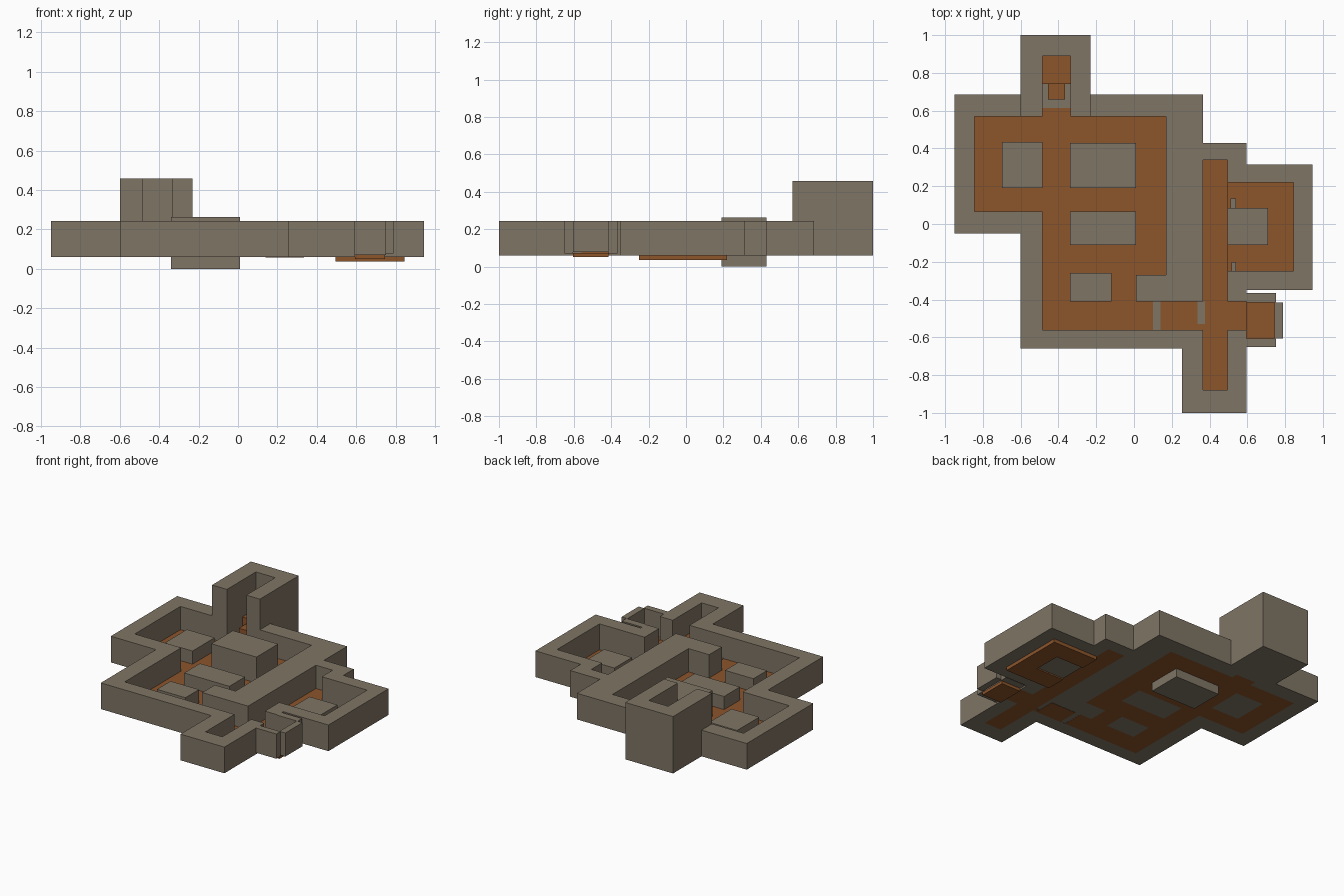
import bpy, bmesh, math

if "Cube" in bpy.data.objects:
    bpy.data.objects.remove(bpy.data.objects["Cube"])


def material(name, rgb):
    m = bpy.data.materials.new(name)
    m.diffuse_color = (*rgb, 1)
    m.use_nodes = True
    m.node_tree.nodes["Principled BSDF"].inputs["Base Color"].default_value = m.diffuse_color
    return m


STONE = material("warm grey stone", (0.216, 0.178, 0.133))
FLOOR = material("orange brown floor", (0.265, 0.09, 0.024))


def inside(x, y, rects):
    return any(a < x < b and c < y < d for a, b, c, d in rects)


def plan(name, solids, holes, z0, z1, mat):
    """Extrude the union of plan rectangles (x0, x1, y0, y1) minus the holes."""
    rects = solids + holes
    xs = sorted({v for r in rects for v in r[:2]})
    ys = sorted({v for r in rects for v in r[2:]})
    bm = bmesh.new()
    for i in range(len(xs) - 1):
        for j in range(len(ys) - 1):
            cx, cy = (xs[i] + xs[i + 1]) / 2, (ys[j] + ys[j + 1]) / 2
            if inside(cx, cy, solids) and not inside(cx, cy, holes):
                bm.faces.new([bm.verts.new((xs[a], ys[b], z0)) for a, b in
                              ((i, j), (i + 1, j), (i + 1, j + 1), (i, j + 1))])
    bmesh.ops.remove_doubles(bm, verts=bm.verts[:], dist=1e-5)
    ret = bmesh.ops.extrude_face_region(bm, geom=bm.faces[:], use_keep_orig=True)
    for v in ret["geom"]:
        if isinstance(v, bmesh.types.BMVert):
            v.co.z = z1
    bmesh.ops.recalc_face_normals(bm, faces=bm.faces[:])
    bmesh.ops.dissolve_limit(bm, angle_limit=math.radians(1),
                             verts=bm.verts[:], edges=bm.edges[:])
    me = bpy.data.meshes.new(name)
    bm.to_mesh(me)
    bm.free()
    me.materials.append(mat)
    ob = bpy.data.objects.new(name, me)
    bpy.context.collection.objects.link(ob)
    return ob


# Plan rectangles of the walkable areas
main_hall = [(-0.845, 0.17, 0.065, 0.57), (-0.485, 0.17, -0.56, 0.065)]
hall_corner = (0.01, 0.17, -0.41, -0.27)
link = (0.17, 0.365, -0.56, -0.41)
corridor = (0.365, 0.495, -0.88, 0.34)
side_door = (0.495, 0.595, -0.56, -0.41)
side_room = (0.495, 0.845, -0.25, 0.22)
tower_shaft = (-0.485, -0.335, 0.57, 0.89)

# Free-standing blocks
hall_blocks = [(-0.70, -0.485, 0.19, 0.435), (-0.34, 0.01, -0.11, 0.065),
               (-0.34, -0.12, -0.41, -0.26)]
big_block = (-0.34, 0.01, 0.19, 0.43)
room_block = (0.495, 0.71, -0.11, 0.085)

# Thick outer walls with the rooms cut out (corner of the hall stays solid)
outline = [(-0.95, 0.365, -0.05, 0.685), (-0.60, 0.365, -0.66, 0.0),
           (0.255, 0.595, -1.0, 0.43), (0.495, 0.945, -0.35, 0.315)]
hall_cut = [main_hall[0], (-0.485, 0.17, -0.27, 0.065),
            (-0.485, 0.01, -0.56, -0.27), (0.01, 0.17, -0.56, -0.41)]
plan("outer_walls", outline, hall_cut + [link, corridor, side_door, side_room]
     + [(-0.60, -0.23, 0.57, 0.70)], 0.06, 0.243, STONE)

# Tall tower around the shaft, and its stone base
plan("tower_walls", [(-0.60, -0.23, 0.57, 1.0)], [tower_shaft], 0.06, 0.458, STONE)
plan("tower_base", [(-0.485, -0.335, 0.615, 0.89)], [], 0.06, 0.075, STONE)
plan("tower_ledge", [(-0.485, -0.335, 0.74, 0.89)], [], 0.075, 0.20, FLOOR)
plan("tower_step", [(-0.455, -0.365, 0.66, 0.74)], [], 0.075, 0.16, FLOOR)

# Thin walls of the small alcove
plan("alcove_walls", [(0.595, 0.752, -0.415, -0.365), (0.595, 0.752, -0.65, -0.605)],
     [], 0.07, 0.243, STONE)
plan("alcove_end_wall", [(0.745, 0.79, -0.605, -0.415)], [], 0.078, 0.243, STONE)

# Blocks
for n, r in enumerate(hall_blocks):
    plan(f"hall_block_{n + 1}", [r], [], 0.06, 0.172, STONE)
plan("big_block", [big_block], [], 0.0, 0.262, STONE)
plan("room_block", [room_block], [], 0.045, 0.155, STONE)

# Floors at slightly different levels
plan("hall_floor", main_hall + [(-0.485, -0.335, 0.57, 0.615)],
     hall_blocks + [big_block, hall_corner, (0.10, 0.17, -0.56, -0.41)],
     0.06, 0.08, FLOOR)
plan("link_floor", [(0.14, 0.335, -0.56, -0.41)], [], 0.058, 0.078, FLOOR)
plan("corridor_floor", [corridor, (0.335, 0.365, -0.56, -0.53), (0.495, 0.595, -0.56, -0.41)],
     [], 0.06, 0.08, FLOOR)
plan("alcove_floor", [(0.595, 0.745, -0.605, -0.415)], [], 0.05, 0.072, FLOOR)
plan("side_room_floor", [side_room], [room_block], 0.036, 0.062, FLOOR)

# Stone thresholds between floor levels
plan("thresholds", [(0.10, 0.14, -0.56, -0.41), (0.335, 0.375, -0.53, -0.41),
                    (0.51, 0.54, 0.085, 0.135), (0.515, 0.54, -0.25, -0.20)],
     [], 0.061, 0.083, STONE)
